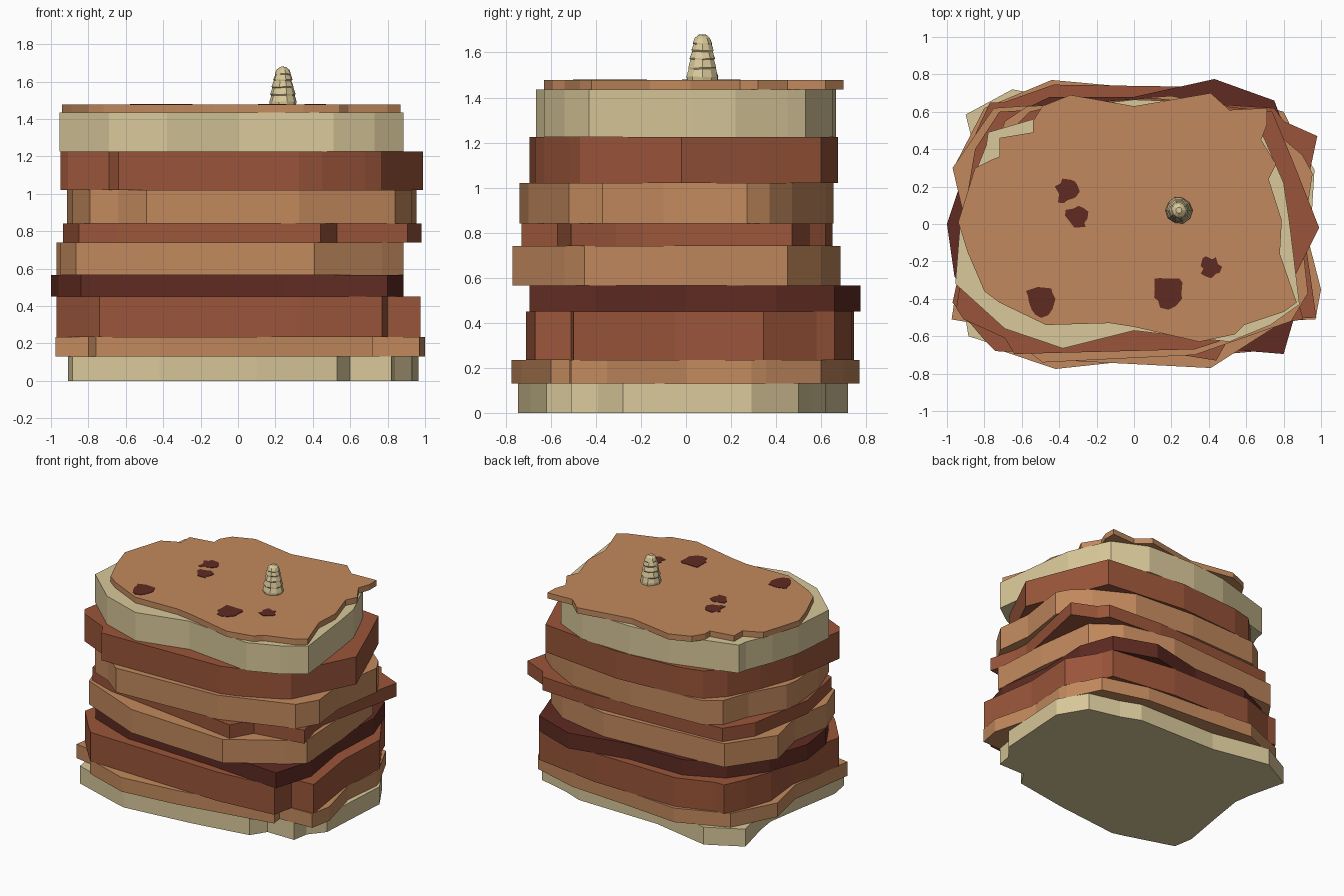
import bpy, bmesh, math, random

random.seed(11)


def material(name, rgb):
    m = bpy.data.materials.new(name)
    lin = [((c / 255 + 0.055) / 1.055) ** 2.4 for c in rgb]
    m.diffuse_color = (*lin, 1)
    return m


CREAM = material("cream", (217, 200, 154))
TAN = material("tan", (194, 137, 93))
BROWN = material("red_brown", (154, 85, 58))
DARK = material("dark_brown", (95, 43, 34))


def add_object(name, bm, mat):
    bmesh.ops.recalc_face_normals(bm, faces=bm.faces)
    me = bpy.data.meshes.new(name)
    bm.to_mesh(me)
    bm.free()
    me.materials.append(mat)
    ob = bpy.data.objects.new(name, me)
    bpy.context.collection.objects.link(ob)
    return ob


def slab(name, mat, z0, z1, outline):
    """Extrude a flat outline from z0 to z1."""
    bm = bmesh.new()
    face = bm.faces.new([bm.verts.new((x, y, z0)) for x, y in outline])
    new = bmesh.ops.extrude_face_region(bm, geom=[face])["geom"]
    for v in new:
        if isinstance(v, bmesh.types.BMVert):
            v.co.z = z1
    return add_object(name, bm, mat)


# Rock layers, bottom to top; outlines start at the left and pass the front
slab("base_layer", CREAM, 0, 0.13, [
    (-.85, -.1), (-.91, -.45), (-.885, -.60), (-.51, -.72), (-.42, -.745), (.1, -.69),
    (.53, -.62), (.60, -.51), (.82, -.51), (.84, -.39), (.93, -.28), (.965, .29),
    (.84, .50), (.6, .56), (.45, .62), (-.2, .63), (-.65, .72), (-.90, .585),
    (-.83, .30), (-.81, .16)])
slab("lower_tan_layer", TAN, 0.13, 0.235, [
    (-.90, 0), (-.975, -.51), (-.80, -.54), (-.76, -.66), (-.42, -.775), (0, -.73),
    (.72, -.60), (.705, -.52), (.97, -.51), (1, -.35), (.91, 0),
    (.94, .29), (.92, .355), (.80, .6), (.45, .70), (0, .73), (-.44, .77),
    (-.80, .62), (-.965, .3)])
slab("lower_brown_layer", BROWN, 0.235, 0.45, [
    (-.88, 0), (-.97, -.42), (-.80, -.62), (-.74, -.68), (.33, -.71), (.77, -.67),
    (.80, -.51), (.975, -.50), (.91, -.05), (.93, .345), (.78, .58), (.75, .66),
    (.24, .735), (-.43, .745), (-.70, .65), (-.77, .65), (-.84, .5), (-.91, .3)])
slab("dark_layer", DARK, 0.45, 0.565, [
    (-1, 0), (-.96, -.28), (-.84, -.48), (-.47, -.62), (-.39, -.62), (.25, -.65),
    (.80, -.695), (.885, -.4), (.82, 0), (.84, .40), (.75, .66), (.43, .775),
    (0, .68), (-.45, .68), (-.72, .55), (-.9, .3)])
slab("middle_tan_layer", TAN, 0.565, 0.74, [
    (-.90, 0), (-.95, -.3), (-.865, -.52), (-.46, -.69), (-.37, -.73), (.41, -.77),
    (.77, -.54), (.885, -.45), (.86, 0), (.80, .45), (.6, .6), (.2, .685),
    (-.3, .65), (-.75, .62), (-.97, .3)])
slab("thin_brown_layer", BROWN, 0.74, 0.84, [
    (-.935, -.1), (-.85, -.5), (-.65, -.57), (0, -.66), (.44, -.73), (.53, -.57),
    (.905, -.51), (.85, -.31), (.84, -.19), (.98, .47), (.80, .55), (.75, .62),
    (.3, .65), (-.4, .62), (-.72, .6), (-.85, .4)])
slab("upper_tan_layer", TAN, 0.84, 1.02, [
    (-.915, 0), (-.885, -.3), (-.86, -.37), (-.79, -.56), (-.64, -.62), (-.49, -.74),
    (.325, -.70), (.84, -.52), (.93, -.37), (.90, -.1), (.955, .27), (.90, .37),
    (.78, .47), (.5, .62), (0, .655), (-.57, .63), (-.69, .55), (-.76, .35), (-.90, .1)])
slab("upper_brown_layer", BROWN, 1.02, 1.225, [
    (-.88, 0), (-.95, -.45), (-.91, -.51), (-.69, -.61), (-.64, -.695), (.325, -.67),
    (.45, -.63), (.68, -.52), (.765, -.47), (.99, -.02), (.85, .335),
    (.74, .60), (.1, .675), (-.4, .64), (-.56, .60), (-.68, .48), (-.79, .25)])
slab("upper_cream_layer", CREAM, 1.225, 1.435, [
    (-.93, 0), (-.955, -.32), (-.69, -.56), (-.38, -.665), (0, -.57), (.51, -.63),
    (.73, -.54), (.885, -.43), (.83, .02), (.80, .22), (.70, .45), (.66, .53),
    (.4, .65), (0, .665), (-.3, .63), (-.54, .56), (-.78, .49), (-.79, .42), (-.87, .22)])
slab("top_layer", TAN, 1.435, 1.477, [
    (-.94, .01), (-.89, -.15), (-.80, -.36), (-.72, -.42), (-.47, -.54), (-.13, -.53),
    (0, -.55), (.35, -.63), (.54, -.59), (.59, -.54), (.80, -.47), (.87, -.42),
    (.78, -.16), (.79, .02), (.72, .24), (.76, .32), (.68, .45), (.71, .53),
    (.71, .62), (.51, .61), (.41, .70), (0, .63),
    (-.34, .69), (-.49, .63), (-.54, .55), (-.54, .49), (-.72, .46), (-.72, .36),
    (-.77, .34), (-.85, .30)])

# Ragged dark stains on the top
for i, (x, y, r) in enumerate([(-.355, .175, .068), (-.305, .035, .062), (-.50, -.41, .088),
                               (.18, -.37, .090), (.41, -.23, .055)]):
    pts = []
    for k in range(13):
        a = math.tau * (k + random.uniform(-.3, .3)) / 13
        s = r * random.uniform(.68, 1.18)
        pts.append((x + s * math.cos(a), y + s * math.sin(a)))
    slab(f"stain_{i + 1}", DARK, 1.475, 1.480, pts)

# Small tiered mound: turned profile with overhanging, slightly uneven tiers
profile = [(.070, 1.470), (.073, 1.492), (.062, 1.525), (.067, 1.533), (.055, 1.567),
           (.059, 1.574), (.048, 1.605), (.051, 1.611), (.042, 1.636), (.044, 1.642),
           (.035, 1.664), (.016, 1.679)]
SIDES = 10
bm = bmesh.new()
rings = []
for r, z in profile:
    ring = []
    for k in range(SIDES):
        a = math.tau * k / SIDES
        s = r * random.uniform(.95, 1.04)
        ring.append(bm.verts.new((.24 + s * math.cos(a), .073 + s * math.sin(a),
                                  z + random.uniform(-.003, .002))))
    rings.append(ring)
for lo, hi in zip(rings, rings[1:]):
    for k in range(SIDES):
        n = (k + 1) % SIDES
        bm.faces.new((lo[k], lo[n], hi[n], hi[k]))
bm.faces.new(rings[0])
bm.faces.new(rings[-1])
add_object("tiered_mound", bm, CREAM)
